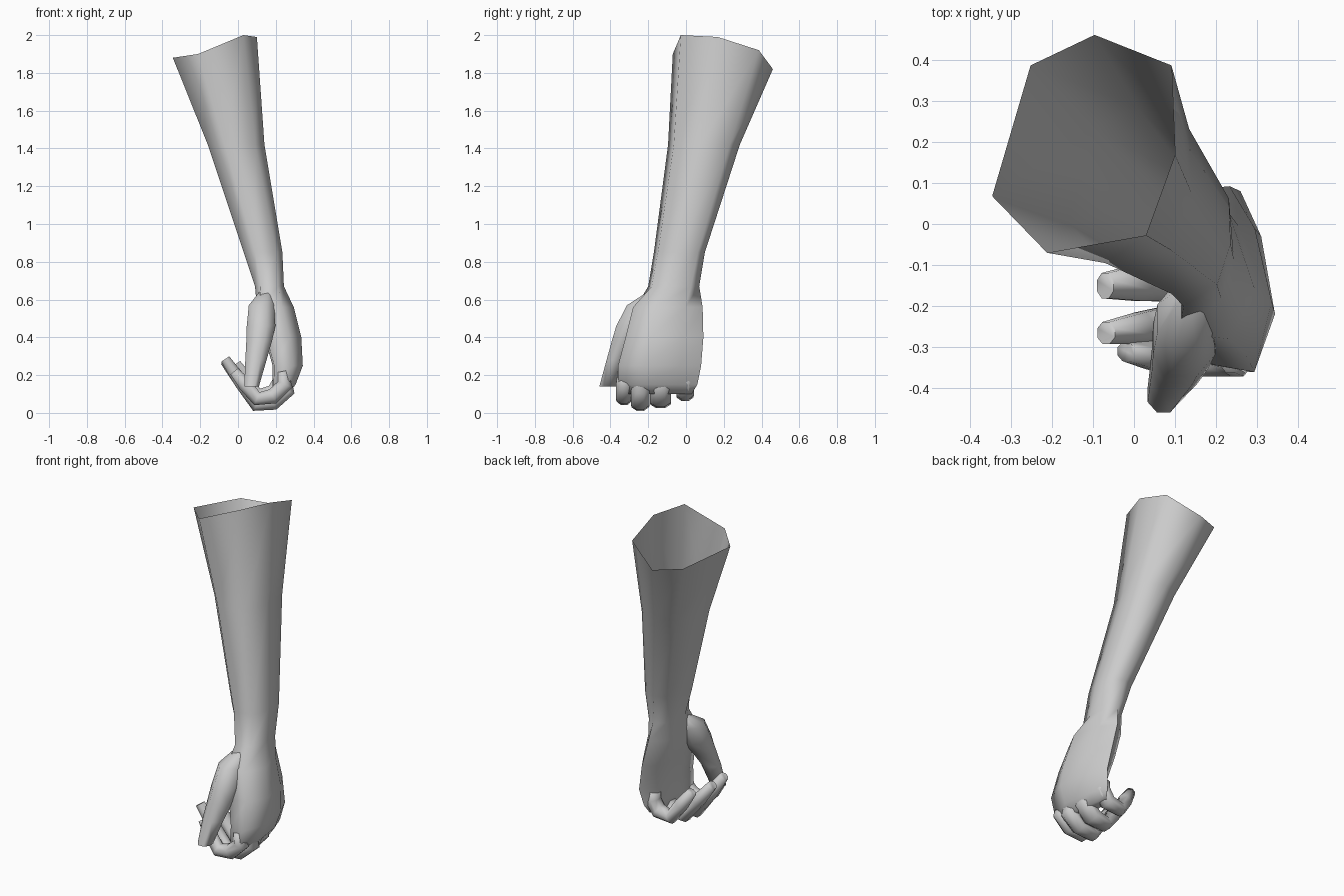
import bpy, bmesh, math
from mathutils import Vector

cube = bpy.data.objects.get("Cube")
if cube:
    bpy.data.objects.remove(cube)

grey = bpy.data.materials.new("plain grey")
grey.use_nodes = True
grey.diffuse_color = (0.6, 0.6, 0.6, 1)
grey.node_tree.nodes["Principled BSDF"].inputs["Base Color"].default_value = (0.6, 0.6, 0.6, 1)


def loft(name, rings, cap_start=True):
    """Skin a list of equal-sized point rings; the last ring is always closed."""
    bm = bmesh.new()
    loops = [[bm.verts.new(p) for p in ring] for ring in rings]
    n = len(loops[0])
    for a, b in zip(loops, loops[1:]):
        for i in range(n):
            j = (i + 1) % n
            bm.faces.new((a[i], a[j], b[j], b[i]))
    bm.faces.new(loops[-1])
    if cap_start:
        bm.faces.new(loops[0])
    bmesh.ops.recalc_face_normals(bm, faces=bm.faces)
    mesh = bpy.data.meshes.new(name)
    bm.to_mesh(mesh)
    bm.free()
    obj = bpy.data.objects.new(name, mesh)
    bpy.context.collection.objects.link(obj)
    mesh.materials.append(grey)
    bpy.ops.object.select_all(action='DESELECT')
    obj.select_set(True)
    bpy.context.view_layer.objects.active = obj
    bpy.ops.object.shade_smooth_by_angle(angle=math.radians(85))
    return obj


def fit(profile, z, x0, x1, y0, y1):
    """Place a unit profile in the given box at height z."""
    return [(x0 + u * (x1 - x0), y0 + v * (y1 - y0), z) for u, v in profile]


# Forearm and palm: seven-sided sections, open and slanted at the elbow end
ARM = [(0, .26), (.21, .86), (.56, 1), (.98, .86), (1, .45), (.84, .08), (.3, 0)]
WRIST = [(0, .3), (.15, .84), (.55, 1), (.92, .84), (1, .42), (.8, .07), (.2, 0)]
PALM = [(.05, .35), (.1, .82), (.5, 1), (.8, .75), (1, .32), (.7, 0), (.1, .04)]
rim_heights = [1.88, 1.84, 1.82, 1.92, 1.99, 2.0, 1.9]
rim = [(x, y, h) for (x, y, z), h in zip(fit(ARM, 2, -.345, .1, -.07, .46), rim_heights)]
sections = [rim,
            fit(ARM, 1.42, -.16, .14, -.095, .285),
            fit(ARM, .85, .03, .235, -.17, .1),
            fit(WRIST, .67, .09, .243, -.2, .07),
            fit(PALM, .56, .09, .295, -.28, .088),
            fit(PALM, .4, .13, .335, -.32, .092),
            fit(PALM, .25, .175, .343, -.36, .08),
            fit(PALM, .15, .175, .305, -.36, .06),
            fit(PALM, .1, .18, .265, -.33, .03)]
loft("forearm_and_palm", sections, cap_start=False)

# Thumb: centre and half sizes at each height, blending into the palm
OVAL = [(math.cos(a), math.sin(a)) for a in (math.tau * (i + .5) / 8 for i in range(8))]
thumb = [(.15, -.16, .65, .03, .03), (.125, -.23, .57, .07, .085),
         (.122, -.28, .46, .078, .092), (.112, -.325, .38, .07, .07),
         (.095, -.372, .28, .058, .05), (.072, -.415, .14, .04, .045)]
loft("thumb", [[(x + u * rx * 1.05, y + v * ry * 1.05, z) for u, v in OVAL]
               for x, y, z, rx, ry in thumb])


# Fingers: swept along a curled path from inside the knuckle to the tip
def finger(name, knuckle, y, tip_y, drop, half_width, tip):
    path = [Vector(p) for p in ((knuckle - .04, y, .22), (knuckle - .025, y, .12 + drop),
                                (.185, y, .058 + drop), (.1, y, .045 + drop))]
    end = Vector((tip[0], tip_y, tip[1]))
    path += [path[-1].lerp(end, .5), end]
    widths = [.8, 1, 1, .95, .8, .55]
    depths = [.03, .045, .045, .04, .04, .028]
    rings = []
    for i, p in enumerate(path):
        t = path[min(i + 1, len(path) - 1)] - path[max(i - 1, 0)]
        out = Vector((t.z, 0, -t.x)).normalized()
        side = Vector((0, 1, 0))
        rings.append([p + out * u * depths[i] + side * v * widths[i] * half_width * 1.05
                      for u, v in OVAL])
    loft(name, rings)


finger("index_finger", .275, -.328, -.31, .03, .044, (-.02, .22))
finger("middle_finger", .285, -.242, -.265, -.003, .05, (-.068, .285))
finger("ring_finger", .27, -.135, -.15, .012, .058, (-.07, .275))
finger("little_finger", .25, -.005, -.04, .05, .048, (-.01, .26))
